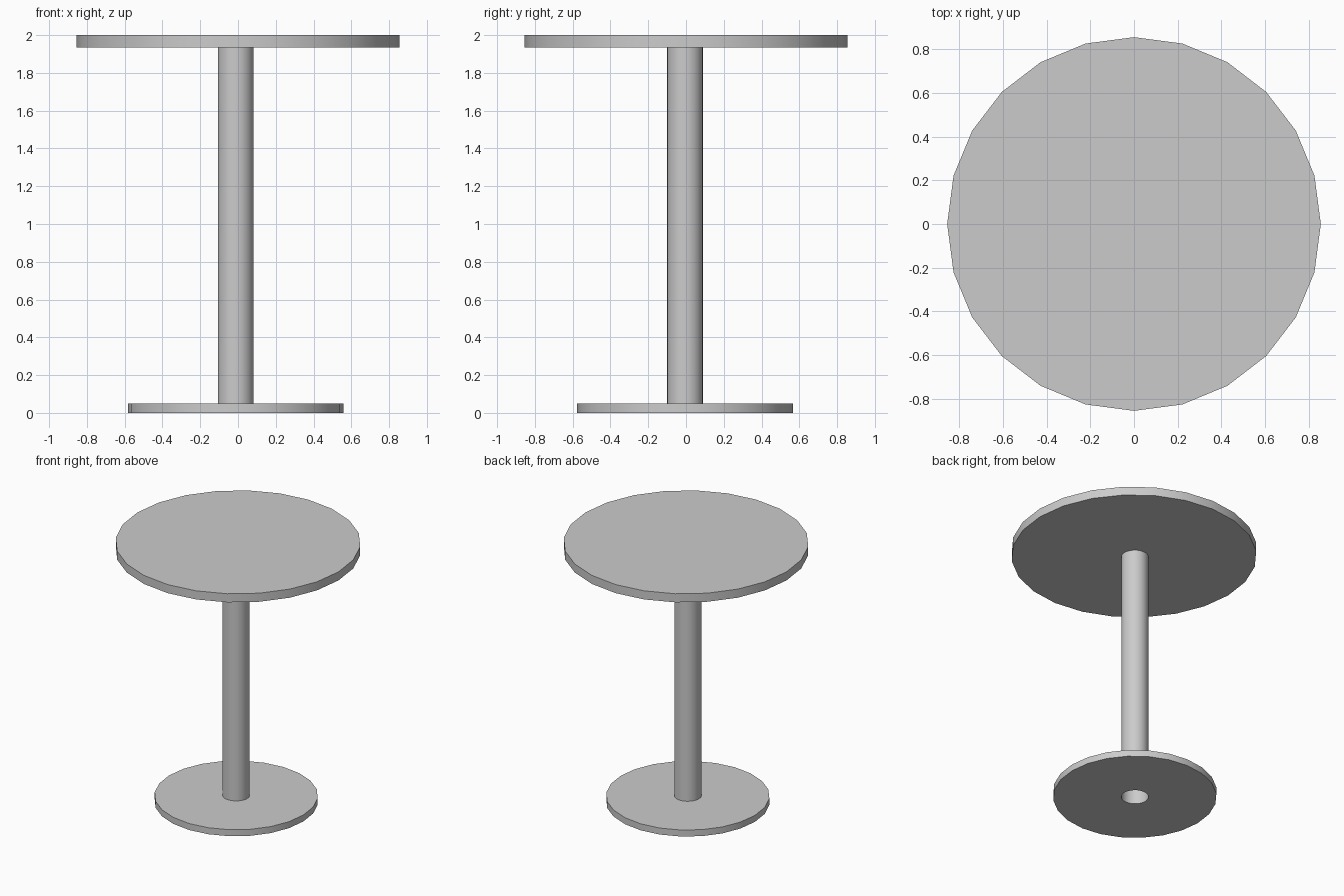
import bpy
import bmesh
import math

cube = bpy.data.objects.get("Cube")
if cube:
    bpy.data.objects.remove(cube, do_unlink=True)

SIDES = 24
AXIS = (-0.012, -0.005)   # the stand sits slightly off the tabletop's centre
POLE_R = 0.095

grey = bpy.data.materials.new("plain grey")
grey.use_nodes = True
colour = (0.6, 0.6, 0.6, 1)
grey.diffuse_color = colour
grey.node_tree.nodes["Principled BSDF"].inputs["Base Color"].default_value = colour


def lathe(name, profile, centre, cap=False):
    """Turn a (radius, z) profile around a vertical axis; cap closes both ends."""
    bm = bmesh.new()
    rings = []
    for r, z in profile:
        angles = [math.tau * i / SIDES for i in range(SIDES)]
        rings.append([bm.verts.new((r * math.cos(a), r * math.sin(a), z)) for a in angles])
    for low, high in zip(rings, rings[1:]):
        for i in range(SIDES):
            j = (i + 1) % SIDES
            bm.faces.new((low[i], low[j], high[j], high[i]))
    if cap:
        bm.faces.new(rings[0][::-1])
        bm.faces.new(rings[-1])
    mesh = bpy.data.meshes.new(name)
    bm.to_mesh(mesh)
    bm.free()
    mesh.materials.append(grey)
    obj = bpy.data.objects.new(name, mesh)
    obj.location = (*centre, 0)
    bpy.context.collection.objects.link(obj)
    bpy.ops.object.select_all(action="DESELECT")
    obj.select_set(True)
    bpy.context.view_layer.objects.active = obj
    bpy.ops.object.shade_smooth_by_angle(angle=math.radians(30))
    return obj


# Round tabletop
lathe("tabletop", [(0.856, 1.934), (0.856, 2.0)], (0, 0), cap=True)

# Foot plate with a round opening for the pole
lathe("base_plate", [(POLE_R, 0), (0.571, 0), (0.571, 0.05), (POLE_R, 0.05)], AXIS)

# Hollow pole, open at the bottom
lathe("pole", [(POLE_R, 0), (POLE_R, 1.934)], AXIS)
